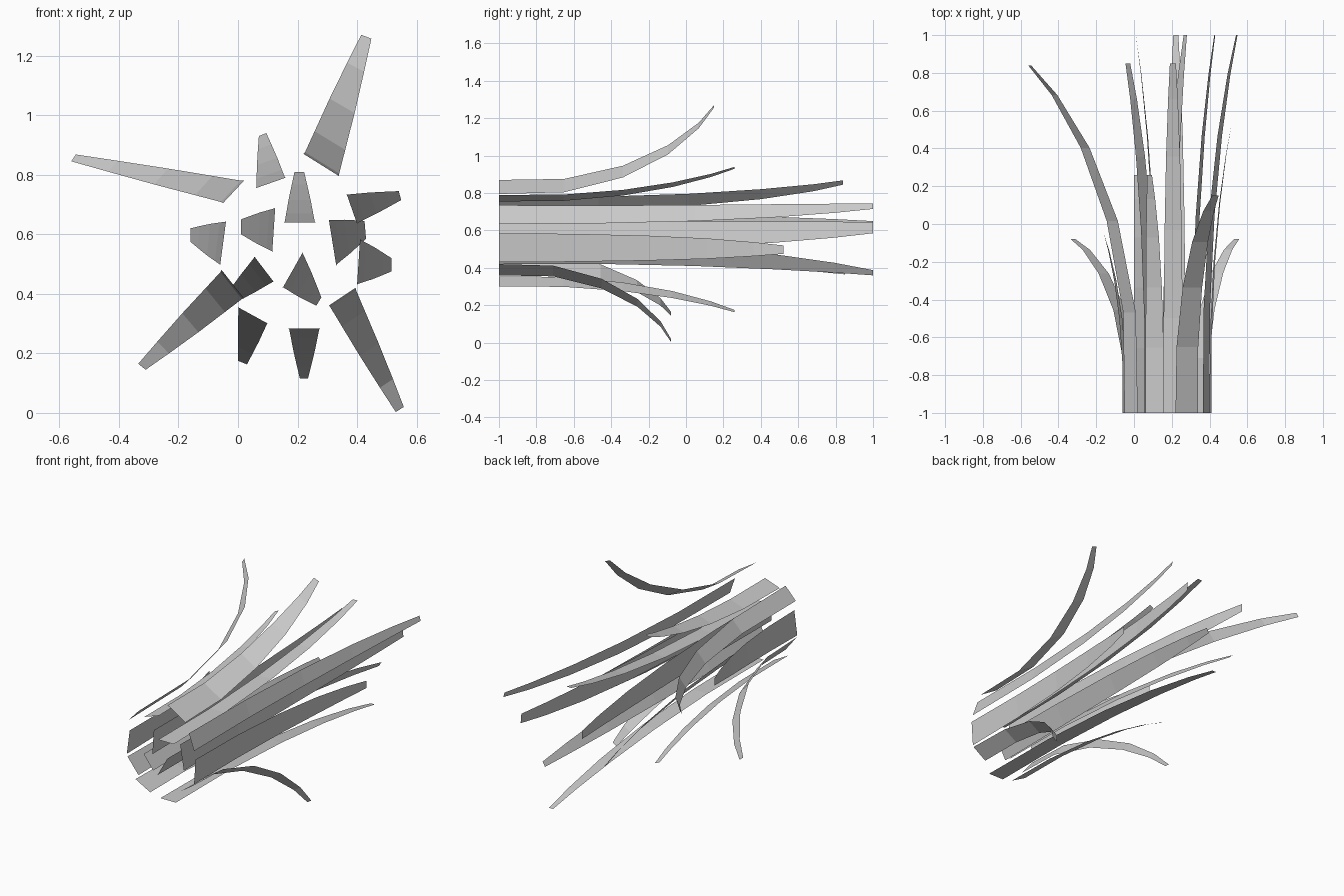
import bpy
from math import sin, cos, hypot

if "Cube" in bpy.data.objects:
    bpy.data.objects.remove(bpy.data.objects["Cube"])

SEG = [0.27, 0.25, 0.21, 0.165, 0.105]     # segment lengths, root to tip
TAPER = [0, 0.06, 0.2, 0.42, 0.73, 1]      # blend from root width to tip width


def bend_path(drift, run):
    """Polyline whose slope grows evenly, ending at (drift, run)."""
    lo, hi = 0.0, 0.38
    for _ in range(40):
        a = (lo + hi) / 2
        s = sum(f * sin(a * (k + 0.1)) for k, f in enumerate(SEG))
        c = sum(f * cos(a * (k + 0.1)) for k, f in enumerate(SEG))
        if s / c < drift / run:
            lo = a
        else:
            hi = a
    pts, d, y = [(0, 0)], 0, 0
    for k, f in enumerate(SEG):
        d += f * sin(a * (k + 0.1)) / s
        y += f * cos(a * (k + 0.1)) / c
        pts.append((d, y * run))
    return pts


def blade(name, ax, az, bx, bz, cx, cz, dx, dz, tip_y):
    """Flat strip from root edge a-b (at y=-1) to tip edge c-d."""
    rx, rz, tx, tz = (ax + bx) / 2, (az + bz) / 2, (cx + dx) / 2, (cz + dz) / 2
    verts = []
    for (f, y), t in zip(bend_path(hypot(tx - rx, tz - rz), tip_y + 1), TAPER):
        mx, mz = rx + (tx - rx) * f, rz + (tz - rz) * f
        hx = ((ax - bx) * (1 - t) + (cx - dx) * t) / 2
        hz = ((az - bz) * (1 - t) + (cz - dz) * t) / 2
        verts += [(mx + hx, y - 1, mz + hz), (mx - hx, y - 1, mz - hz)]
    faces = [(2 * i, 2 * i + 1, 2 * i + 3, 2 * i + 2) for i in range(len(SEG))]
    me = bpy.data.meshes.new(name)
    me.from_pydata(verts, [], faces)
    bpy.context.collection.objects.link(bpy.data.objects.new(name, me))


# root edge (x,z)(x,z), tip edge (x,z)(x,z), tip y
blade("blade_top", .22, .87, .34, .795, .414, 1.27, .448, 1.257, .15)
blade("blade_upper_left", .02, .78, -.05, .705, -.545, .868, -.56, .845, .84)
blade("blade_upper_center", .06, .755, .16, .79, .07, .93, .095, .94, .26)
blade("blade_inner_top", .155, .64, .26, .64, .19, .81, .222, .81, .85)
blade("blade_upper_right", .365, .735, .40, .635, .54, .745, .548, .715, 1)
blade("blade_inner_right", .305, .65, .33, .495, .425, .645, .43, .585, 1)
blade("blade_right", .41, .585, .40, .43, .515, .52, .515, .475, .52)
blade("blade_left", -.04, .645, -.06, .495, -.16, .62, -.16, .575, -.05)
blade("blade_inner_left", .125, .69, .115, .54, .01, .65, .01, .60, 1)
blade("blade_lower_left", -.055, .48, .02, .385, -.335, .165, -.31, .145, -.08)
blade("blade_inner_lower_left", .055, .525, .12, .44, -.045, .39, -.02, .365, .85)
blade("blade_bottom_left", 0, .355, .10, .30, 0, .175, .03, .163, .26)
blade("blade_bottom", .17, .283, .275, .283, .208, .115, .235, .115, 1)
blade("blade_inner_lower_right", .218, .54, .15, .42, .28, .388, .263, .36, 1)
blade("blade_lower_right", .395, .42, .305, .36, .557, .02, .53, .003, -.08)
